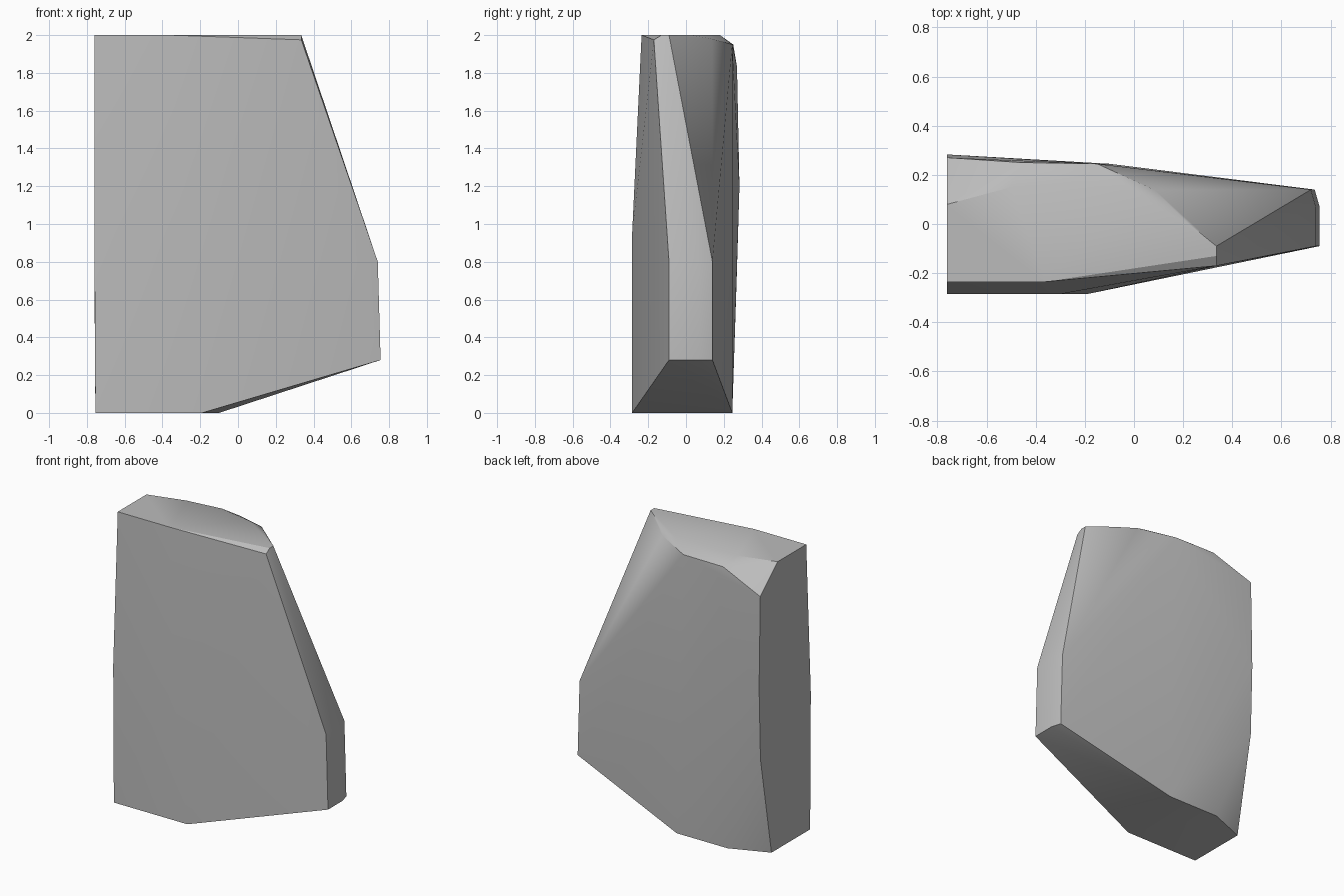
import bpy
import bmesh
import math

default_cube = bpy.data.objects.get("Cube")
if default_cube:
    bpy.data.objects.remove(default_cube, do_unlink=True)


def make_material(name, colour):
    material = bpy.data.materials.new(name)
    material.use_nodes = True
    material.diffuse_color = colour
    shader = material.node_tree.nodes["Principled BSDF"]
    shader.inputs["Base Color"].default_value = colour
    return material


def at_height(z, outline):
    """Lift a flat (x, y) outline to one height."""
    return [(x, y, z) for x, y in outline]


def at_end(x, profile):
    """Place a (y, z) profile on one end plane."""
    return [(x, y, z) for y, z in profile]


def make_hull(name, points, material, smooth_angle):
    """Wrap a convex, faceted solid round its corner points."""
    bm = bmesh.new()
    for point in points:
        bm.verts.new(point)
    hull = bmesh.ops.convex_hull(bm, input=bm.verts)
    spare = {v for v in hull["geom_interior"] + hull["geom_unused"]
             if isinstance(v, bmesh.types.BMVert)}
    bmesh.ops.delete(bm, geom=list(spare), context='VERTS')
    bmesh.ops.dissolve_limit(bm, angle_limit=math.radians(0.4),
                             verts=bm.verts, edges=bm.edges)
    bmesh.ops.recalc_face_normals(bm, faces=bm.faces)
    mesh = bpy.data.meshes.new(name)
    bm.to_mesh(mesh)
    bm.free()
    mesh.materials.append(material)
    obj = bpy.data.objects.new(name, mesh)
    bpy.context.collection.objects.link(obj)
    bpy.ops.object.select_all(action='DESELECT')
    obj.select_set(True)
    bpy.context.view_layer.objects.active = obj
    bpy.ops.object.shade_smooth_by_angle(angle=math.radians(smooth_angle))
    return obj


# Flat base
corners = at_height(0, [(-.755, -.285), (-.19, -.285), (-.1, .245),
                        (-.49, .245), (-.755, .14)])
# Flat top, curving away at the back
corners += at_height(2, [(-.76, -.235), (-.36, -.235), (.335, -.13),
                         (.335, -.09), (.2, .02), (0, .13),
                         (-.25, .18), (-.5, .15), (-.76, .08)])
# Rounded shoulder below the top
corners += at_height(1.95, [(-.15, .245), (-.46, .25)])
corners += [(.085, .138, 1.98), (.335, -.17, 1.975)]
# Broad cut end
corners += at_end(-.76, [(.27, 1.83), (.283, 1.2), (.268, .7), (-.285, .95)])
# Bulge of the front face
corners += [(-.3, -.285, .95)]
# Narrow end with its rounded back corner
for z, inset in ((.28, 0), (.8, .015)):
    corners += at_height(z, [(.755 - inset, -.09), (.755 - inset, .07),
                             (.735 - inset, .14)])

stone_grey = make_material("stone grey", (.5, .5, .5, 1))
make_hull("stone_slab", corners, stone_grey, 30)
